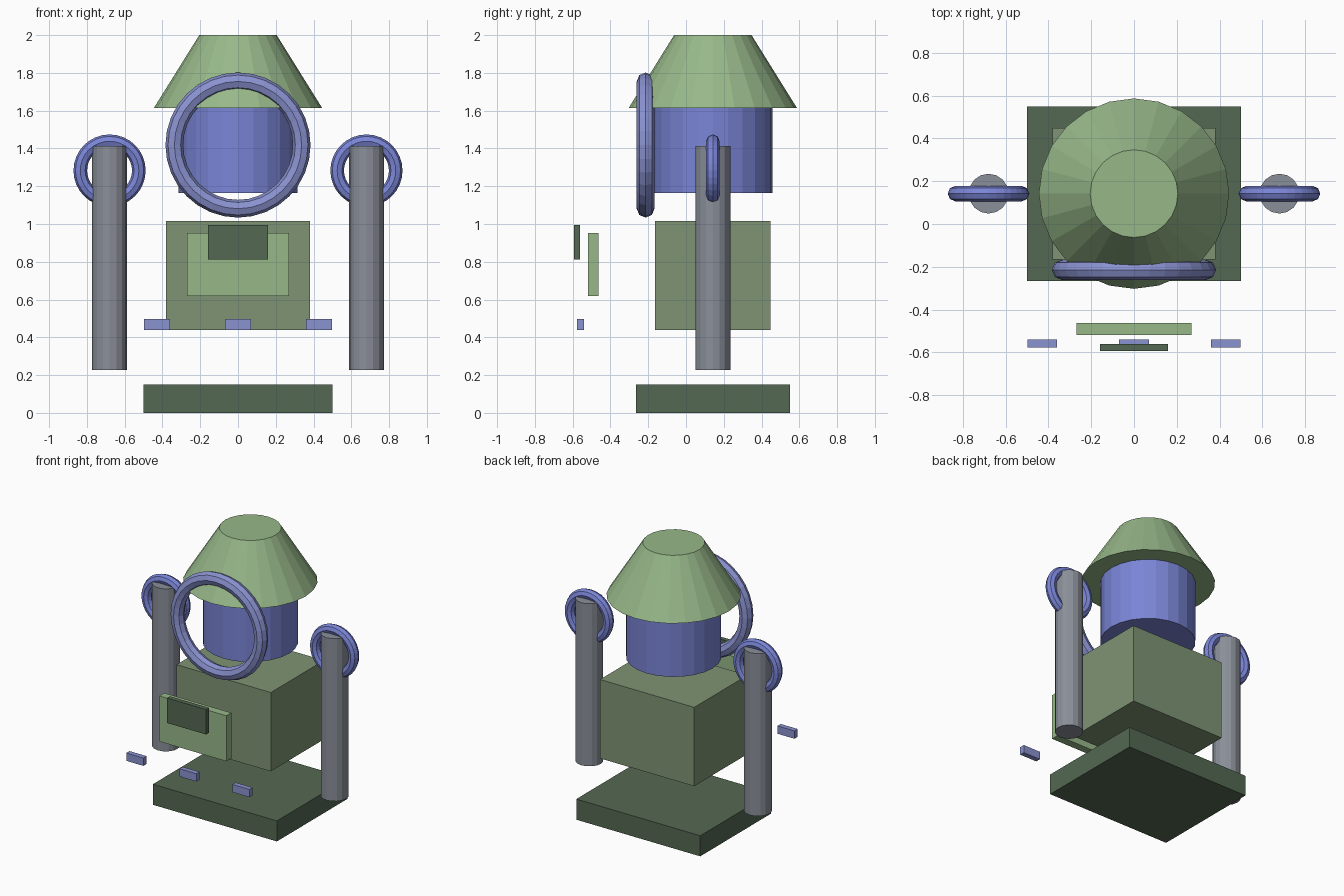
import bpy
from math import pi

if "Cube" in bpy.data.objects:
    bpy.data.objects.remove(bpy.data.objects["Cube"], do_unlink=True)


def material(name, rgb):
    """Flat material from 0-255 sRGB values."""
    lin = [((c / 255 + 0.055) / 1.055) ** 2.4 for c in rgb] + [1.0]
    m = bpy.data.materials.new(name)
    m.use_nodes = True
    m.diffuse_color = lin
    m.node_tree.nodes["Principled BSDF"].inputs["Base Color"].default_value = lin
    return m


LIGHT_GREEN = material("light green", (151, 184, 137))
MID_GREEN = material("mid green", (126, 148, 116))
DARK_GREEN = material("dark green", (84, 104, 82))
BLUE = material("blue", (122, 133, 214))
LAVENDER = material("lavender", (138, 146, 208))
GREY = material("grey", (138, 143, 153))


def finish(name, mat):
    ob = bpy.context.object
    ob.name = name
    ob.data.materials.append(mat)
    return ob


def box(name, mat, x, y, z):
    """Box spanning the given (low, high) ranges."""
    spans = (x, y, z)
    bpy.ops.mesh.primitive_cube_add(size=1, location=[(a + b) / 2 for a, b in spans])
    ob = finish(name, mat)
    for v in ob.data.vertices:
        v.co = [c * (b - a) for c, (a, b) in zip(v.co, spans)]


def frustum(name, mat, x, z, r_low, r_top, sides):
    bpy.ops.mesh.primitive_cone_add(vertices=sides, radius1=r_low, radius2=r_top,
                                    depth=z[1] - z[0], location=(x, AXIS_Y, sum(z) / 2))
    finish(name, mat)


def ring(name, mat, loc, major, minor):
    bpy.ops.mesh.primitive_torus_add(major_segments=32, minor_segments=8, location=loc,
                                     rotation=(pi / 2, 0, 0),
                                     major_radius=major, minor_radius=minor)
    finish(name, mat)


AXIS_Y = 0.142

# Base and body
box("base", DARK_GREEN, (-0.5, 0.5), (-0.266, 0.55), (0, 0.15))
box("body", MID_GREEN, (-0.38, 0.38), (-0.165, 0.448), (0.44, 1.015))

# Head and tapered hat
frustum("head", BLUE, 0, (1.165, 1.615), 0.315, 0.315, 24)
frustum("hat", LIGHT_GREEN, 0, (1.615, 2.0), 0.445, 0.205, 24)
ring("face_ring", LAVENDER, (0, -0.214, 1.418), 0.337, 0.047)

# Arms with shoulder rings
for side, s in (("left", 1), ("right", -1)):
    frustum(side + "_arm", GREY, s * 0.68, (0.228, 1.413), 0.093, 0.093, 16)
    ring(side + "_shoulder_ring", BLUE, (s * 0.68, AXIS_Y, 1.283), 0.155, 0.036)

# Floating front panels
box("chest_panel", LIGHT_GREEN, (-0.27, 0.27), (-0.52, -0.463), (0.62, 0.952))
box("chest_screen", DARK_GREEN, (-0.158, 0.158), (-0.593, -0.56), (0.813, 0.995))

# Row of small front blocks
for name, x in (("right", -0.428), ("middle", 0), ("left", 0.428)):
    box(name + "_block", LAVENDER, (x - 0.069, x + 0.069), (-0.577, -0.54), (0.44, 0.497))
